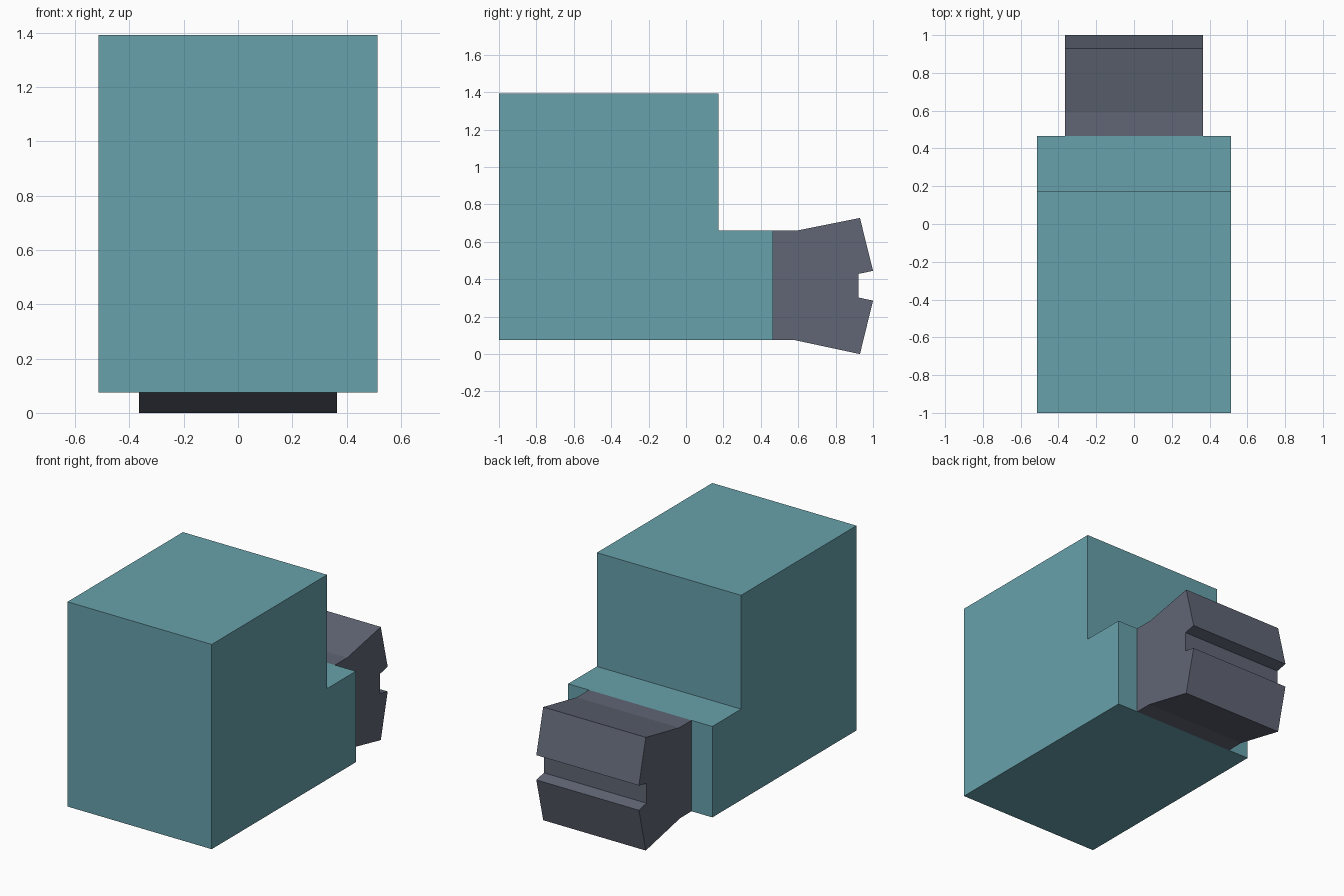
import bpy, bmesh

if "Cube" in bpy.data.objects:
    bpy.data.objects.remove(bpy.data.objects["Cube"])


def material(name, rgb):
    mat = bpy.data.materials.new(name)
    mat.diffuse_color = (*rgb, 1.0)
    mat.use_nodes = True
    mat.node_tree.nodes["Principled BSDF"].inputs["Base Color"].default_value = mat.diffuse_color
    return mat


def extrude_profile(name, profile, half_width, mat):
    """Extrude a side (y, z) profile symmetrically along x."""
    bm = bmesh.new()
    face = bm.faces.new([bm.verts.new((-half_width, y, z)) for y, z in profile])
    result = bmesh.ops.extrude_face_region(bm, geom=[face])
    moved = [g for g in result["geom"] if isinstance(g, bmesh.types.BMVert)]
    bmesh.ops.translate(bm, verts=moved, vec=(2 * half_width, 0, 0))
    bmesh.ops.recalc_face_normals(bm, faces=bm.faces)
    mesh = bpy.data.meshes.new(name)
    bm.to_mesh(mesh)
    bm.free()
    mesh.materials.append(mat)
    obj = bpy.data.objects.new(name, mesh)
    bpy.context.collection.objects.link(obj)
    return obj


teal = material("teal", (0.138, 0.356, 0.407))
slate = material("slate_grey", (0.118, 0.133, 0.178))

# Stepped main block with a low ledge at the back
extrude_profile("stepped_body", [
    (-1.0, 0.075), (0.465, 0.075), (0.465, 0.66),
    (0.173, 0.66), (0.173, 1.392), (-1.0, 1.392)], 0.513, teal)

# Flared rear block with a notch across its end
extrude_profile("notched_end", [
    (0.465, 0.075), (0.58, 0.075), (0.93, 0.0), (1.0, 0.286),
    (0.923, 0.302), (0.923, 0.429), (1.0, 0.445), (0.93, 0.728),
    (0.59, 0.66), (0.465, 0.66)], 0.365, slate)
